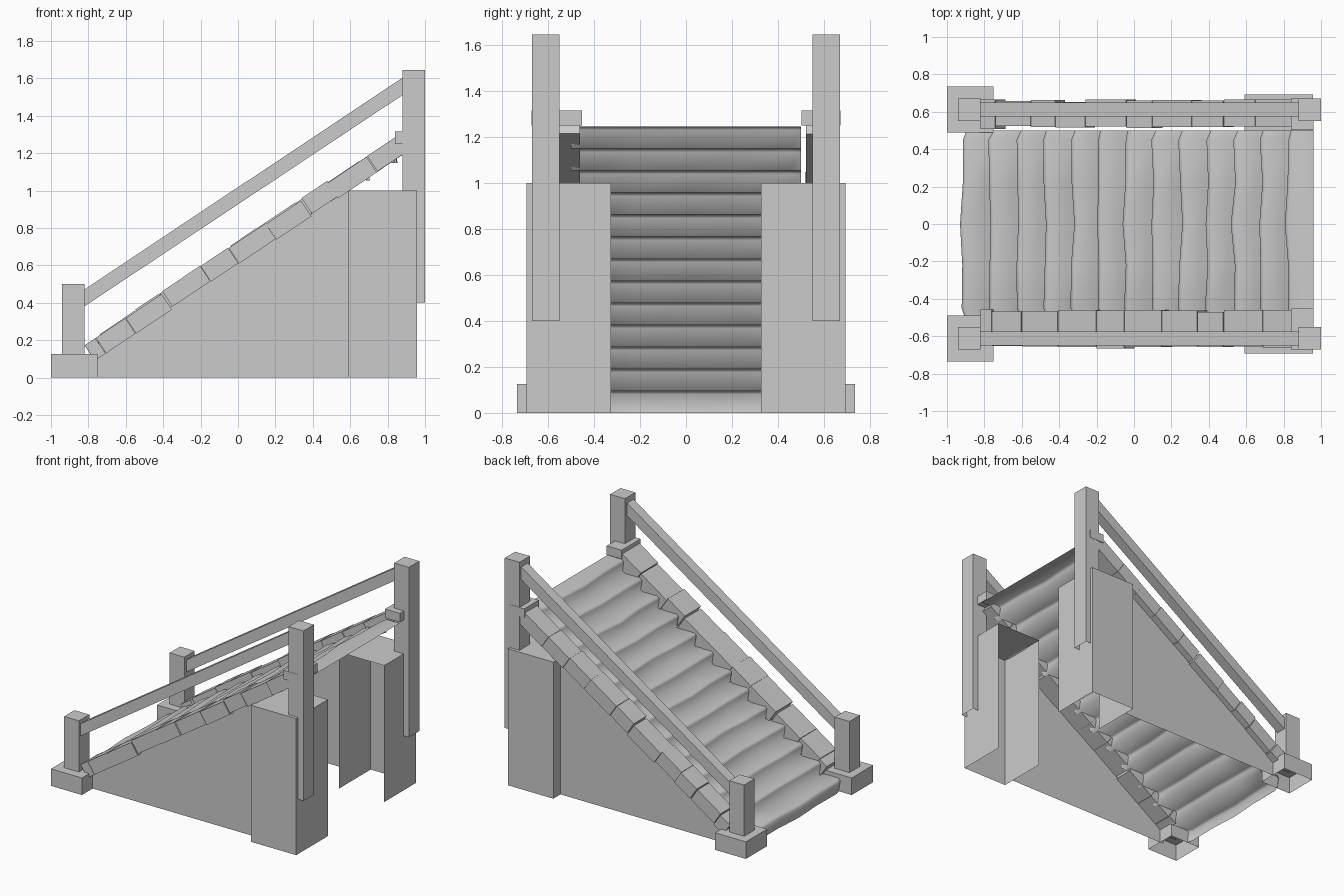
import bpy, bmesh, random

if "Cube" in bpy.data.objects:
    bpy.data.objects.remove(bpy.data.objects["Cube"])
random.seed(4)


def finish(name, bm, smooth=False):
    bmesh.ops.recalc_face_normals(bm, faces=bm.faces)
    me = bpy.data.meshes.new(name)
    bm.to_mesh(me)
    bm.free()
    for p in me.polygons:
        p.use_smooth = smooth
    ob = bpy.data.objects.new(name, me)
    bpy.context.collection.objects.link(ob)
    return ob


def prism(bm, profile, y0, y1):
    """Extrude an x/z outline from y0 to y1."""
    a = [bm.verts.new((x, y0, z)) for x, z in profile]
    b = [bm.verts.new((x, y1, z)) for x, z in profile]
    n = len(profile)
    bm.faces.new(a)
    bm.faces.new(b)
    for i in range(n):
        j = (i + 1) % n
        bm.faces.new((a[i], a[j], b[j], b[i]))


def box(name, x, y, z, open_bottom=False, open_inner=False):
    bm = bmesh.new()
    y = sorted(y)
    prism(bm, [(x[0], z[0]), (x[1], z[0]), (x[1], z[1]), (x[0], z[1])], *y)
    inner = min(y, key=abs)
    gone = []
    bm.normal_update()
    for f in bm.faces:
        low = all(abs(v.co.z - z[0]) < 1e-5 for v in f.verts)
        ins = all(abs(v.co.y - inner) < 1e-5 for v in f.verts)
        if (open_bottom and low) or (open_inner and ins):
            gone.append(f)
    bmesh.ops.delete(bm, geom=gone, context='FACES')
    return finish(name, bm)


def sheet(name, profile, y):
    bm = bmesh.new()
    bm.faces.new([bm.verts.new((x, y, z)) for x, z in profile])
    return finish(name, bm)


# worn steps: one thin folded sheet with wobbly nosings
COUNT, RUN, RISE = 13, 0.145, 0.0957
ys = [-0.5, -0.45, -0.22, 0.0, 0.22, 0.45, 0.5]
bm = bmesh.new()
rows = []
for i in range(COUNT):
    x0, z0 = -0.92 + RUN * i, RISE * i
    bend = random.uniform(-0.012, 0.018)
    wob = [0.02, 0.0, 0.006, bend, 0.006, 0.0, 0.02]
    wob = [w + random.uniform(-0.006, 0.006) for w in wob]
    for dx, dz in ((0.014, 0), (0.0, RISE * 0.85), (0.016, RISE)):
        rows.append([bm.verts.new((x0 + dx + w, y, z0 + dz)) for y, w in zip(ys, wob)])
rows.append([bm.verts.new((0.96, y, RISE * COUNT)) for y in ys])
for r, s in zip(rows, rows[1:]):
    for k in range(len(ys) - 1):
        bm.faces.new((r[k], r[k + 1], s[k + 1], s[k]))
finish("steps", bm, smooth=True)

# stone edging breaks along each side
breaks = {
    -1: [-0.82, -0.76, -0.6, -0.405, -0.2, -0.05, 0.15, 0.34, 0.48, 0.69, 0.86],
    1: [-0.82, -0.74, -0.55, -0.42, -0.26, -0.04, 0.1, 0.31, 0.48, 0.65, 0.86],
}
inner_edge = {-1: 0.465, 1: 0.515}


def low_line(x):
    return 0.105 + 0.67 * (x + 0.75)


for s, side in ((-1, "front"), (1, "back")):
    # base block and lower post
    box(side + "_base_block", (-1, -0.75), (s * 0.49, s * 0.735), (0, 0.125), True)
    box(side + "_lower_post", (-0.94, -0.82), (s * 0.55, s * 0.67), (0.12, 0.5), True)
    # upper post and its collar
    box(side + "_upper_post", (0.88, 1.0), (s * 0.55, s * 0.67), (0.4, 1.645), True)
    box(side + "_collar", (0.84, 0.96), (s * (inner_edge[s] - 0.012), s * 0.672), (1.25, 1.315))
    # support pier, open below and towards the middle
    box(side + "_pier", (0.59, 0.957), (s * 0.325, s * 0.693), (0, 1.0), True, True)
    # side wall under the slope
    sheet(side + "_wall", [(-0.78, 0), (0.59, 0), (0.59, 0.75), (0.2, 0.75), (-0.78, 0.1)], s * 0.61)
    sheet(side + "_wall_top", [(0.2, 0.75), (0.59, 0.75), (0.59, 1.005)], s * 0.61)
    # handrail
    bm = bmesh.new()
    prism(bm, [(-0.83, 0.375), (0.89, 1.517), (0.89, 1.61), (-0.83, 0.465)], s * 0.575, s * 0.65)
    finish(side + "_handrail", bm)
    # edging stones
    bm = bmesh.new()
    for a, b in zip(breaks[s], breaks[s][1:]):
        d = random.uniform(-0.008, 0.006)
        yi = inner_edge[s] + random.uniform(-0.008, 0.008)
        yo = 0.658 + random.uniform(-0.008, 0.008)
        p, q = a + 0.055, b + 0.052
        zp, zq = low_line(p) + d, low_line(q) + d
        prism(bm, [(p, zp), (q, zq), (b - 0.003, zq + 0.083), (a, zp + 0.083)], s * yi, s * yo)
    finish(side + "_edging_stones", bm)
